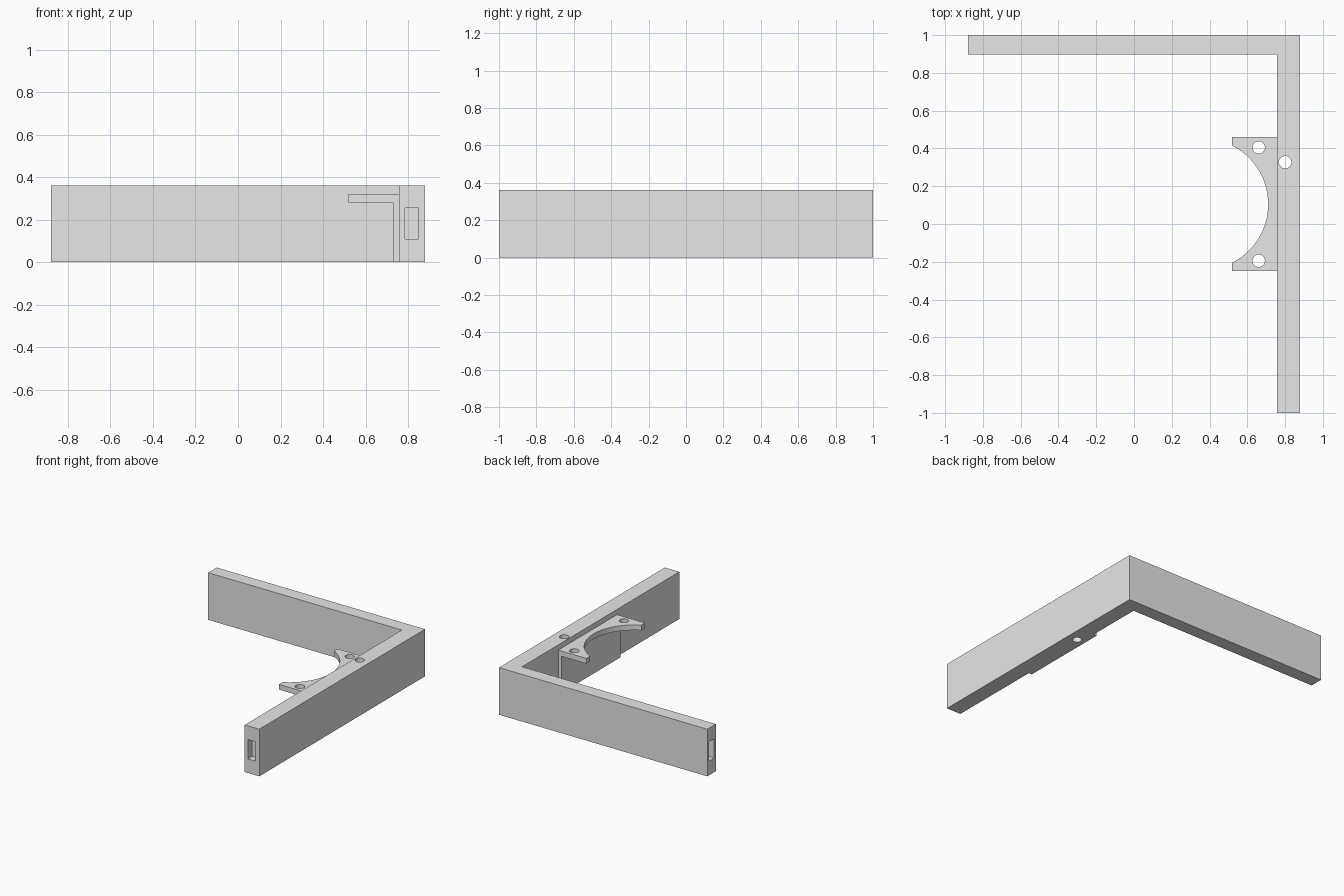
import bpy
import bmesh
from math import asin, cos, sin

if "Cube" in bpy.data.objects:
    bpy.data.objects.remove(bpy.data.objects["Cube"], do_unlink=True)

grey = bpy.data.materials.new("light grey")
grey.use_nodes = True
colour = (0.8, 0.8, 0.8, 1)
grey.diffuse_color = colour
grey.node_tree.nodes["Principled BSDF"].inputs["Base Color"].default_value = colour


def prism(name, outline, bottom, top):
    """Extrude a counter-clockwise plan outline between two heights."""
    bm = bmesh.new()
    face = bm.faces.new([bm.verts.new((x, y, bottom)) for x, y in outline])
    extruded = bmesh.ops.extrude_face_region(bm, geom=[face])["geom"]
    moved = [v for v in extruded if isinstance(v, bmesh.types.BMVert)]
    bmesh.ops.translate(bm, vec=(0, 0, top - bottom), verts=moved)
    bmesh.ops.recalc_face_normals(bm, faces=bm.faces)
    mesh = bpy.data.meshes.new(name)
    bm.to_mesh(mesh)
    bm.free()
    mesh.materials.append(grey)
    obj = bpy.data.objects.new(name, mesh)
    bpy.context.collection.objects.link(obj)
    return obj


def box(name, x0, x1, y0, y1, z0, z1):
    return prism(name, [(x0, y0), (x1, y0), (x1, y1), (x0, y1)], z0, z1)


def drill(name, x, y):
    bpy.ops.mesh.primitive_cylinder_add(vertices=48, radius=0.033, depth=1, location=(x, y, 0.2))
    obj = bpy.context.object
    obj.name = name
    obj.data.materials.append(grey)
    return obj


def cut(target, cutters):
    for cutter in cutters:
        cutter.hide_render = True
        cutter.hide_set(True)
        mod = target.modifiers.new(cutter.name, "BOOLEAN")
        mod.operation = "DIFFERENCE"
        mod.solver = "EXACT"
        mod.object = cutter


def smooth(obj):
    bpy.ops.object.select_all(action="DESELECT")
    obj.select_set(True)
    bpy.context.view_layer.objects.active = obj
    bpy.ops.object.shade_smooth_by_angle()


HEIGHT, RIGHT, INNER_X, INNER_Y = 0.36, 0.88, 0.757, 0.897

# L-shaped frame with a pocket in each free end and one vertical hole
frame = prism("corner_frame", [
    (INNER_X, -1), (RIGHT, -1), (RIGHT, 1), (-RIGHT, 1),
    (-RIGHT, INNER_Y), (INNER_X, INNER_Y)], 0, HEIGHT)
cut(frame, [
    box("front_pocket_cutter", 0.785, 0.85, -1.1, -0.95, 0.108, 0.255),
    box("left_pocket_cutter", -0.98, -0.83, 0.916, 0.981, 0.108, 0.255),
    drill("frame_hole_cutter", 0.8, 0.327)])

# Bracket shelf with a circular bite and two holes
FRONT, BACK, TIP, MID = -0.25, 0.46, 0.52, 0.105
RADIUS, CENTRE = 0.348, 0.362
limit = asin(0.31 / RADIUS)
steps = 48
arc = []
for i in range(steps + 1):
    angle = limit - 2 * limit * i / steps
    arc.append((CENTRE + RADIUS * cos(angle), MID + RADIUS * sin(angle)))
shelf = prism("bracket_shelf", [
    (TIP, FRONT), (INNER_X, FRONT), (INNER_X, BACK), (TIP, BACK)] + arc, 0.28, 0.32)
cut(shelf, [drill("back_hole_cutter", 0.66, 0.405), drill("front_hole_cutter", 0.66, -0.195)])

# Bracket backing against the frame
box("bracket_backing", 0.73, INNER_X, FRONT, BACK, 0, 0.28)

for part in (frame, shelf):
    smooth(part)
